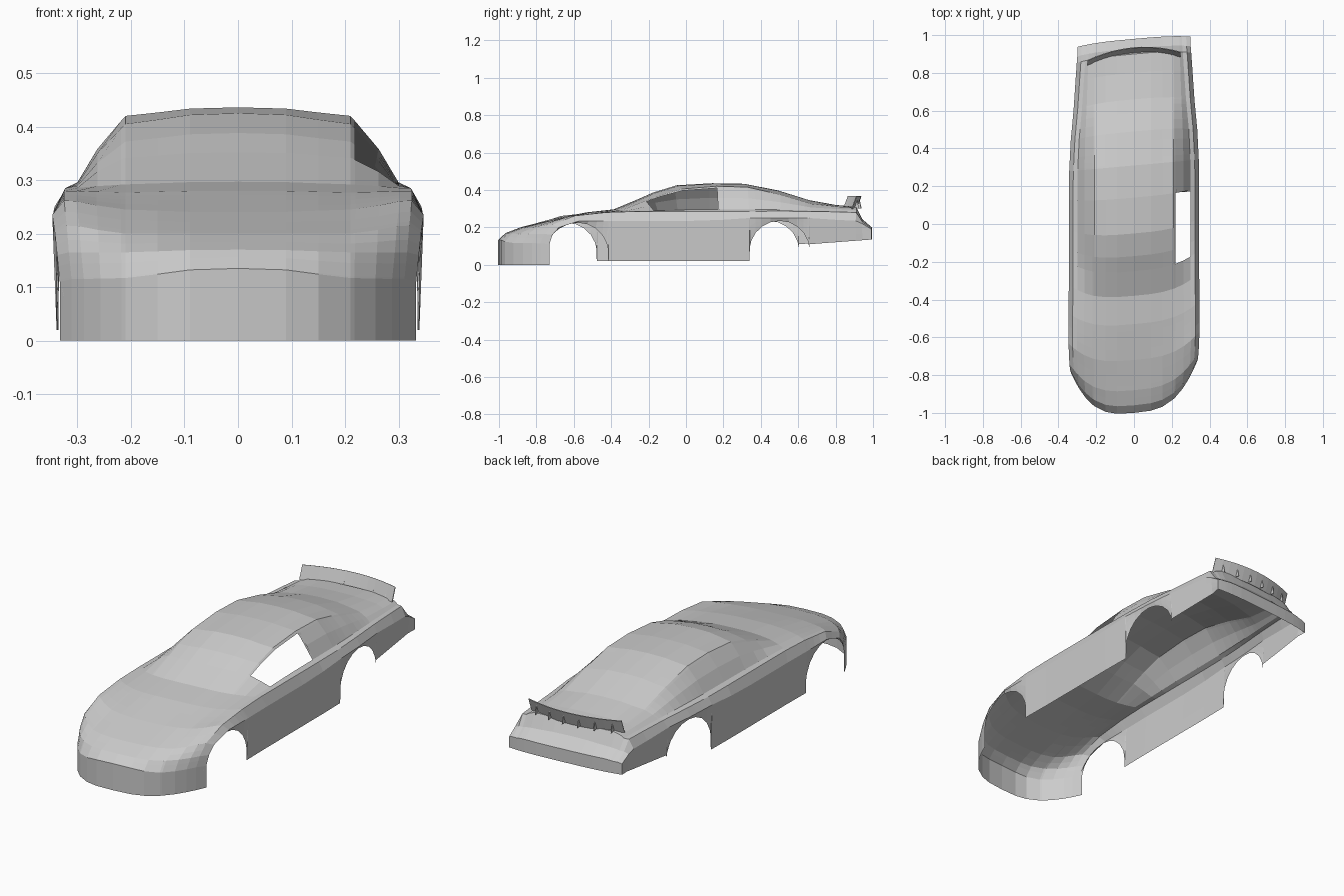
import bpy
import math

cube = bpy.data.objects.get("Cube")
if cube:
    bpy.data.objects.remove(cube, do_unlink=True)

grey = bpy.data.materials.new("light_grey")
grey.use_nodes = True
grey.diffuse_color = (0.6, 0.6, 0.6, 1)
grey.node_tree.nodes["Principled BSDF"].inputs["Base Color"].default_value = (0.6, 0.6, 0.6, 1)

SKEW = 0.09           # the whole body is sheared slightly, as on an oval racer
RADIUS = 0.16         # wheel arch radius
ARCHES = ((-0.60, 0.065), (0.47, 0.075))

# Stations: side y, centre y, half width, waist z, shoulder z, roof edge z, centre z
KEYS = [
    (-.76, -1.0, .333, .11, .115, .117, .135),
    (-.745, -.96, .338, .16, .165, .165, .17),
    (-.71, -.88, .342, .2, .215, .2, .2),
    (-.60, -.72, .347, .235, .262, .245, .24),
    (-.44, -.53, .347, .235, .28, .277, .28),
    (-.29, -.38, .345, .235, .285, .292, .297),
    (-.17, -.25, .345, .235, .285, .342, .352),
    (-.10, -.17, .345, .235, .285, .372, .388),
    (0, -.05, .345, .235, .285, .405, .425),
    (.16, .14, .345, .24, .285, .42, .436),
    (.31, .31, .343, .25, .285, .415, .433),
    (.47, .49, .335, .25, .287, .375, .398),
    (.63, .66, .32, .25, .285, .325, .345),
    (.78, .8, .31, .24, .283, .31, .32),
    (.88, .90, .303, .235, .28, .305, .31),
    (.915, .93, .3, .22, .23, .24, .25),
    (.965, .98, .298, .19, .195, .2, .2),
]


def mix(a, b, t):
    return a + (b - a) * t


def station(y):
    for a, b in zip(KEYS, KEYS[1:]):
        if y <= b[0]:
            t = (y - a[0]) / (b[0] - a[0])
            return [mix(p, q, t) for p, q in zip(a, b)]
    return KEYS[-1]


def sill(y):
    """Height of the lower edge, including the wheel arches."""
    z = 0 if y < -.755 else .02 if y < .315 else mix(.11, .135, (y - .63) / .335)
    for c, h in ARCHES:
        if abs(y - c) < RADIUS - .0005:
            z = max(.02, h + math.sqrt(RADIUS ** 2 - (y - c) ** 2))
    return z


def section(y):
    """One cross-section from the -x sill over the roof to the +x sill."""
    ys, yc, w, zw, zs, zr, zc = station(y)
    zb = sill(y)
    at_end = y in (KEYS[0][0], KEYS[-1][0])
    xb = w if at_end else w - .008
    xe, ze = w - .045, mix(zs, zr, .08)
    xr = .21
    half = [(mix(xb, w, t), mix(zb, zw, t)) for t in (0, .35, .7, 1)]
    half += [(w - .022, zs), (xe, ze),
             (mix(xe, xr, .5) + .008, mix(ze, zr, .5)),
             (mix(xe, xr, .9), mix(ze, zr, .92)),
             (xr, zr), (.15, mix(zr, zc, .4)), (.09, mix(zr, zc, .85)), (0, zc)]
    full = [(-x, z) for x, z in half] + half[-2::-1]
    row = []
    for x, z in full:
        bow = 1 - min(1, abs(x) / w) ** 3.2
        row.append((x, mix(ys, yc, bow) + SKEW * x, z))
    return row


def make(name, verts, faces):
    mesh = bpy.data.meshes.new(name)
    mesh.from_pydata(verts, [], faces)
    mesh.validate()
    mesh.materials.append(grey)
    obj = bpy.data.objects.new(name, mesh)
    bpy.context.scene.collection.objects.link(obj)
    return obj


def loft(name, rows, is_open=lambda r, i: False):
    n = len(rows[0])
    faces = [(r * n + i, r * n + i + 1, (r + 1) * n + i + 1, (r + 1) * n + i)
             for r in range(len(rows) - 1) for i in range(n - 1) if not is_open(r, i)]
    return make(name, [v for row in rows for v in row], faces)


# Body shell with wheel arches and the open driver window
ys = {k[0] for k in KEYS}
for c, h in ARCHES:
    ys |= {round(c - (RADIUS - .001) * math.cos(math.pi * k / 10), 4) for k in range(11)}
ys = sorted(ys)
rows = [section(y) for y in ys]
loft("body_shell", rows, lambda r, i: i in (15, 16) and -.171 < ys[r] < .155)


def drop(row, z):
    return [(x, y, z) for x, y, _ in row]


# Upright faces of the bumpers
nose, tail = rows[0][3:-3], rows[-1][3:-3]
loft("front_bumper", [drop(nose, 0), nose])
loft("rear_bumper", [tail, drop(tail, .135)])


# Arched spoiler blade
def blade_y(x):
    return .862 + .045 * (1 - (x / .245) ** 2) + SKEW * x


xs = [-.245 + .49 * k / 12 for k in range(13)]
spoiler = loft("spoiler", [[(x, blade_y(x), .3) for x in xs],
                           [(x, blade_y(x) + .025, .367) for x in xs]])
spoiler.modifiers.new("thickness", "SOLIDIFY").thickness = .004

# Small braces behind the blade
for k in range(6):
    x = -.2 + .08 * k
    y = blade_y(x)
    brace = make("spoiler_brace", [(x, y, .305), (x, y + .03, .3), (x, y + .02, .345)], [(0, 1, 2)])
    brace.modifiers.new("thickness", "SOLIDIFY").thickness = .003

# Post at the back of the driver window
post = [(.302, .172, .287), (.302, .19, .287), (.222, .185, .408), (.222, .167, .408)]
make("window_post", post, [(0, 1, 2, 3)])
